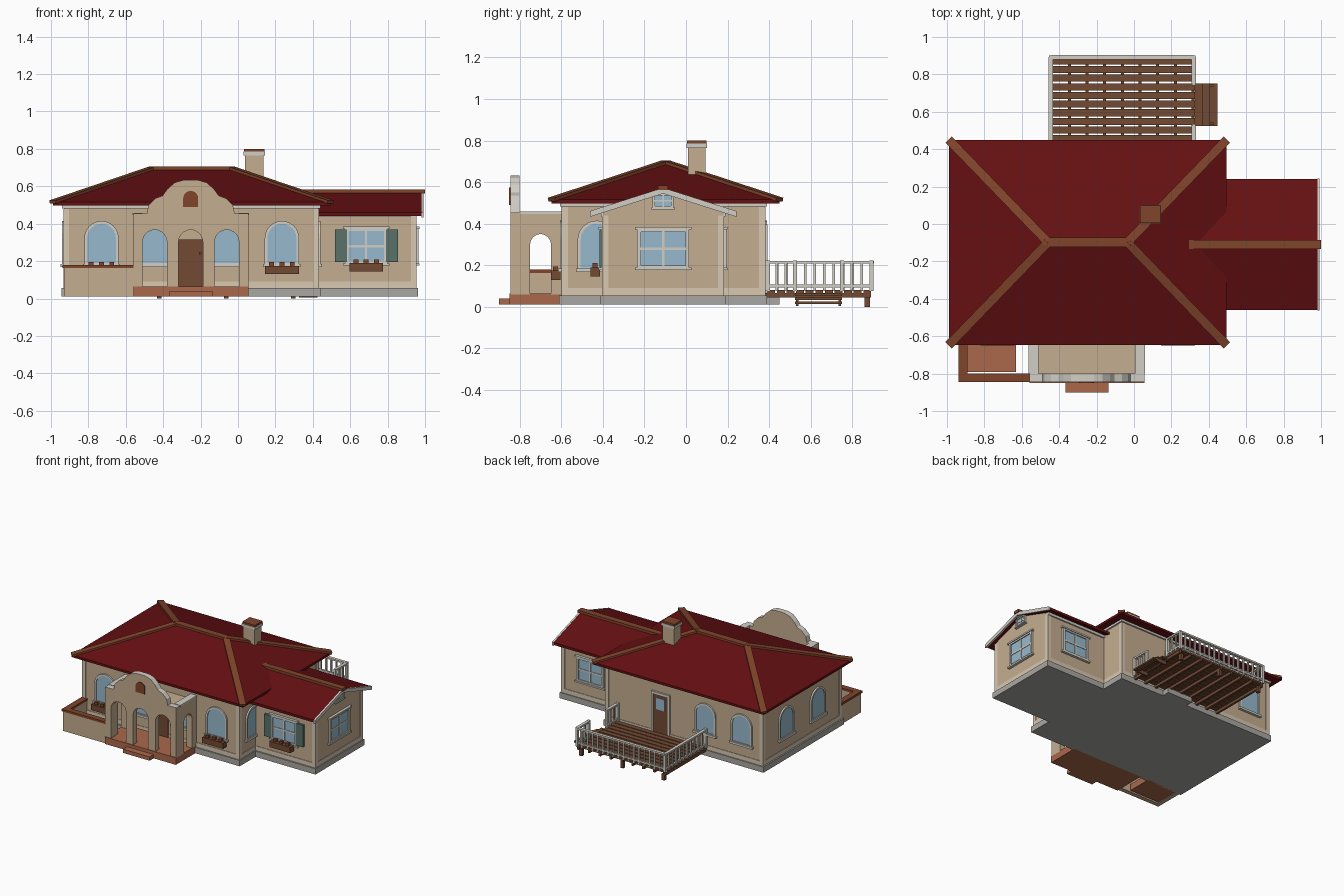
import bpy, bmesh
from math import sin, cos, pi
from mathutils import Vector

if "Cube" in bpy.data.objects:
    bpy.data.objects.remove(bpy.data.objects["Cube"])


def material(name, *rgb):
    m = bpy.data.materials.new(name)
    m.use_nodes = True
    m.diffuse_color = (*rgb, 1)
    m.node_tree.nodes["Principled BSDF"].inputs["Base Color"].default_value = (*rgb, 1)
    return m


ROOF = material("dark red roof", .13, .005, .006)
STUCCO = material("tan stucco", .56, .42, .28)
BEIGE = material("light beige", .69, .58, .44)
TRIM = material("pale trim", .64, .62, .56)
CLAY = material("terracotta", .41, .14, .07)
CAP = material("clay brown", .22, .058, .024)
WOOD = material("brown wood", .17, .068, .033)
GLASS = material("pale blue glass", .31, .49, .61)
SHUTTER = material("grey green", .1, .165, .14)
STONE = material("foundation grey", .4, .39, .36)

X, Y, Z = Vector((1, 0, 0)), Vector((0, 1, 0)), Vector((0, 0, 1))


def finish(name, bm, *mats):
    bmesh.ops.recalc_face_normals(bm, faces=bm.faces)
    me = bpy.data.meshes.new(name)
    bm.to_mesh(me)
    bm.free()
    for m in mats:
        me.materials.append(m)
    ob = bpy.data.objects.new(name, me)
    bpy.context.collection.objects.link(ob)
    return ob


def prism(name, pts, origin, u, n, d0, d1, mat, hole=None):
    """Extrude an outline in the (u, z) plane along n; hole makes a ring."""
    bm = bmesh.new()

    def loop(p, d):
        return [bm.verts.new(origin + u * a + Z * z + n * d) for a, z in p]

    def bridge(a, b):
        for i in range(len(a)):
            bm.faces.new((a[i - 1], a[i], b[i], b[i - 1]))

    a, b = loop(pts, d0), loop(pts, d1)
    bridge(a, b)
    if hole:
        c, d = loop(hole, d0), loop(hole, d1)
        bridge(c, d)
        bridge(a, c)
        bridge(b, d)
    else:
        bm.faces.new(a)
        bm.faces.new(b)
    return finish(name, bm, mat)


def rect(u0, u1, z0, z1):
    return [(u0, z0), (u1, z0), (u1, z1), (u0, z1)]


def box(name, x0, x1, y0, y1, z0, z1, mat):
    return prism(name, rect(x0, x1, z0, z1), Vector(), X, Y, y0, y1, mat)


def arch(c, r, z0, z1):
    curve = [(c + r * cos(pi * i / 12), z1 - r + r * sin(pi * i / 12)) for i in range(13)]
    return [(c + r, z0)] + curve + [(c - r, z0)]


def beam(name, p, q, w, h, mat):
    """Rectangular bar laid from p to q."""
    p, q = Vector(p), Vector(q)
    d = (q - p).normalized()
    side = d.cross(Z).normalized()
    up = side.cross(d)
    bm = bmesh.new()
    ends = [[bm.verts.new(e + side * a * w / 2 + up * b * h / 2)
             for a, b in ((-1, -1), (1, -1), (1, 1), (-1, 1))] for e in (p, q)]
    for e in ends:
        bm.faces.new(e)
    for i in range(4):
        bm.faces.new((ends[0][i - 1], ends[0][i], ends[1][i], ends[1][i - 1]))
    return finish(name, bm, mat)


def arch_window(name, o, u, n):
    prism(name + "_frame", arch(0, .092, .18, .415), o, u, n, 0, .012, TRIM, arch(0, .077, .19, .4))
    prism(name + "_glass", arch(0, .077, .19, .4), o, u, n, 0, .006, GLASS)
    prism(name + "_sill", rect(-.1, .1, .168, .185), o, u, n, 0, .02, TRIM)


def square_window(name, o, u, n, w, z0, z1, t):
    prism(name + "_frame", rect(-w - t, w + t, z0 - t, z1 + t), o, u, n, 0, .014, TRIM, rect(-w, w, z0, z1))
    prism(name + "_glass", rect(-w, w, z0, z1), o, u, n, 0, .006, GLASS)
    mid = (z0 + z1) / 2
    prism(name + "_bar", rect(-t / 3, t / 3, z0, z1), o, u, n, 0, .011, TRIM)
    prism(name + "_crossbar", rect(-w, w, mid - t / 3, mid + t / 3), o, u, n, 0, .01, TRIM)
    for s, z in (("sill", z0 - t), ("head", z1 + t)):
        prism(name + "_" + s, rect(-w - t * 1.6, w + t * 1.6, z - t / 3, z + t / 3), o, u, n, 0, .02, TRIM)


def flower_box(name, x, y, z):
    box(name, x - .09, x + .09, y - .045, y, z - .045, z, WOOD)
    for i in (-1, 0, 1):
        box(name + "_plant", x + i * .055 - .013, x + i * .055 + .013, y - .035, y - .01, z, z + .02, CAP)


# Foundations and walls
L, R, F, B = -.93, .43, -.595, .378
WR, WF, WB = .95, -.4, .18
for part, (x0, x1, y0, y1) in {"main": (L, R, F, B), "wing": (.3, WR, WF, WB)}.items():
    box(part + "_foundation", x0 - .015, x1 + .012, y0 - .015, y1 + .012, .01, .055, STONE)
    box(part + "_base_band", x0 - .004, x1 + .004, y0 - .004, y1 + .004, .055, .09, BEIGE)
    top = .48 if part == "main" else .44
    for x in (x0 + .011, x1 - .011):
        for y in (y0 + .011, y1 - .011):
            box(part + "_corner_board", x - .015, x + .015, y - .015, y + .015, .055, top, BEIGE)
box("main_walls", L, R, F, B, .05, .5, STUCCO)
box("main_frieze", L - .012, R + .012, F - .012, B + .012, .482, .5, TRIM)
box("door_landing", -.16, .06, B, .45, .01, .05, STONE)
RY = -.11
prism("wing_walls", [(WF, .05), (WB, .05), (WB, .455), (RY, .55), (WF, .455)], Vector(), Y, X, .3, WR, STUCCO)
for y in (WF, WB):
    box("wing_frieze", R, WR, y - .01, y + .01, .435, .455, TRIM)

# Main hip roof
bm = bmesh.new()
corners = [(-.99, -.647), (.495, -.647), (.495, .45), (-.99, .45)]
low = [bm.verts.new((x, y, .498)) for x, y in corners]
eave = [bm.verts.new((x, y, .516)) for x, y in corners]
ridge = [(-.46, -.098, .696), (-.035, -.098, .696)]
r0, r1 = [bm.verts.new(p) for p in ridge]
bm.faces.new(low)
for i in range(4):
    bm.faces.new((low[i - 1], low[i], eave[i], eave[i - 1]))
a, b, c, d = eave
for f in ((a, b, r1, r0), (b, c, r1), (c, d, r0, r1), (d, a, r0)):
    bm.faces.new(f)
finish("main_roof", bm, ROOF)
beam("ridge_cap", *ridge, .05, .018, CAP)
for i, (x, y) in enumerate(corners):
    beam("hip_cap", (x, y, .516), ridge[i in (1, 2)], .048, .018, CAP)


# Wing gable roof
def chevron(half, z, peak, t):
    return [(RY - half, z), (RY, peak), (RY + half, z), (RY + half, z - t), (RY, peak - t), (RY - half, z - t)]


prism("wing_roof", chevron(.35, .46, .572, .02), Vector(), Y, X, .25, .988, ROOF)
prism("wing_barge_board", chevron(.352, .461, .573, .028), Vector(), Y, X, .98, .993, TRIM)
beam("wing_ridge_cap", (.26, RY, .573), (1, RY, .573), .048, .022, CAP)

# Chimney
box("chimney", .037, .137, .01, .095, .5, .77, STUCCO)
box("chimney_collar", .03, .145, .003, .102, .765, .785, TRIM)
box("chimney_top", .033, .142, .006, .099, .785, .8, CAP)

# Arched windows
for x in (-.73, -.44, -.06, .235):
    arch_window("front_window", Vector((x, F, 0)), X, -Y)
for x in (-.75, -.435):
    arch_window("back_window", Vector((x, B, 0)), X, Y)
for y in (-.3, .09):
    arch_window("right_side_window", Vector((L, y, 0)), Y, -X)
arch_window("left_side_window", Vector((R, -.43, 0)), Y, X)

# Square windows, shutters and flower boxes
square_window("wing_front_window", Vector((.685, WF, 0)), X, -Y, .095, .2, .36, .018)
square_window("wing_back_window", Vector((.7, WB, 0)), X, Y, .1, .2, .36, .018)
square_window("gable_window", Vector((WR, RY, 0)), Y, X, .107, .2, .36, .018)
square_window("attic_window", Vector((WR, RY, 0)), Y, X, .038, .485, .535, .012)
for x in (.55, .823):
    box("shutter", x - .032, x + .032, WF - .016, WF, .195, .368, SHUTTER)
flower_box("wing_flower_box", .685, WF - .015, .19)
flower_box("main_flower_box", .235, F - .01, .175)
flower_box("terrace_flower_box", -.73, F - .01, .175)

# Doors
box("front_door", -.325, -.185, F - .01, F, .06, .315, WOOD)
box("door_knob", -.208, -.194, F - .02, F, .235, .25, CAP)
door = Vector((-.05, B, 0))
prism("back_door_frame", rect(-.08, .08, .07, .395), door, X, Y, 0, .014, TRIM, rect(-.062, .062, .07, .378))
prism("back_door", rect(-.062, .062, .07, .378), door, X, Y, 0, .009, WOOD)
prism("back_door_glass", rect(-.038, .038, .26, .35), door, X, Y, 0, .012, GLASS)

# Porch with a curved parapet and three arches
PC, P0, P1 = -.253, -.56, .056
half = [(.235, .455), (.225, .5), (.19, .535), (.15, .55), (.125, .585), (.085, .62), (.04, .633)]
outline = [(P1, .06)]
for x in (-.06, PC, -.445):
    outline += arch(x, .065, .06, .367)
outline += [(P0, .06), (P0, .455)] + [(PC - a, z) for a, z in half]
outline += [(PC + a, z) for a, z in reversed(half)] + [(P1, .455)]
front = prism("porch_front", outline, Vector(), X, Y, -.845, -.8, STUCCO)
front.data.materials.append(TRIM)
for f in front.data.polygons:
    if f.center.z > .45 and abs(f.normal.y) < .5:
        f.material_index = 1
side = [(-.8, .06)] + arch(-.7, .05, .06, .35)[::-1] + [(F, .06), (F, .447), (-.8, .447)]
for x in (P0, P1 - .046):
    prism("porch_side", side, Vector(), Y, X, x, x + .046, STUCCO)
    box("porch_side_coping", x - .004, x + .05, -.8, F, .447, .458, TRIM)
box("porch_ceiling", P0 + .04, P1 - .04, -.8, F, .4, .42, STUCCO)
box("porch_floor", P0, P1, -.85, F, .01, .065, CLAY)
box("porch_step", -.366, -.136, -.9, -.85, .01, .04, CLAY)
prism("parapet_niche", arch(PC, .04, .49, .575), Vector((0, -.845, 0)), X, -Y, 0, .006, CAP)

# Terrace
box("terrace_floor", -.89, -.63, -.79, F, .01, .06, CLAY)
for name, x0, x1, y0, y1 in (("front", -.93, P0, -.84, -.805), ("side", -.93, -.895, -.84, F)):
    box("terrace_wall_" + name, x0, x1, y0, y1, .01, .163, STUCCO)
    box("terrace_coping_" + name, x0 - .008, x1 + .005, y0 - .005, y1 + .005, .163, .18, CAP)

# Deck boards, joists, posts and stairs
D0, D1, DB = -.45, .325, .9
for i in range(11):
    y = B + .013 + i * .0462
    box("deck_board", D0, D1, y, y + .038, .066, .08, WOOD)
for i in range(9):
    x = D0 + .01 + i * (D1 - D0 - .02) / 8
    box("deck_joist", x - .008, x + .008, B, DB - .01, .045, .066, WOOD)
for x in (D0 + .03, (D0 + D1) / 2, D1 - .03):
    box("deck_post", x - .012, x + .012, .86, .885, 0, .05, WOOD)
for i in range(3):
    x = D1 + i * .04
    box("stair_tread", x, x + .042, .525, .75, .053 - i * .02, .065 - i * .02, WOOD)
for y in (.53, .735):
    box("stair_stringer", D1, D1 + .1, y, y + .012, .005, .035, WOOD)


# Deck railing
def railing(p, q):
    p, q = Vector(p), Vector(q)
    for z, w in ((.1, .014), (.214, .024)):
        beam("rail", p + Z * z, q + Z * z, w, .013, TRIM)
    count = max(2, round((q - p).length / .045))
    for i in range(count + 1):
        v = p.lerp(q, i / count)
        w, top = (.01, .222) if i in (0, count) else (.006, .21)
        box("rail_post", v.x - w, v.x + w, v.y - w, v.y + w, .075, top, TRIM)


D0, D1, DB = D0 + .006, D1 - .006, DB - .008
railing((D0, B + .015, 0), (D0, DB, 0))
railing((D0, DB, 0), (D1, DB, 0))
railing((D1, B + .015, 0), (D1, .525, 0))
railing((D1, .75, 0), (D1, DB, 0))
